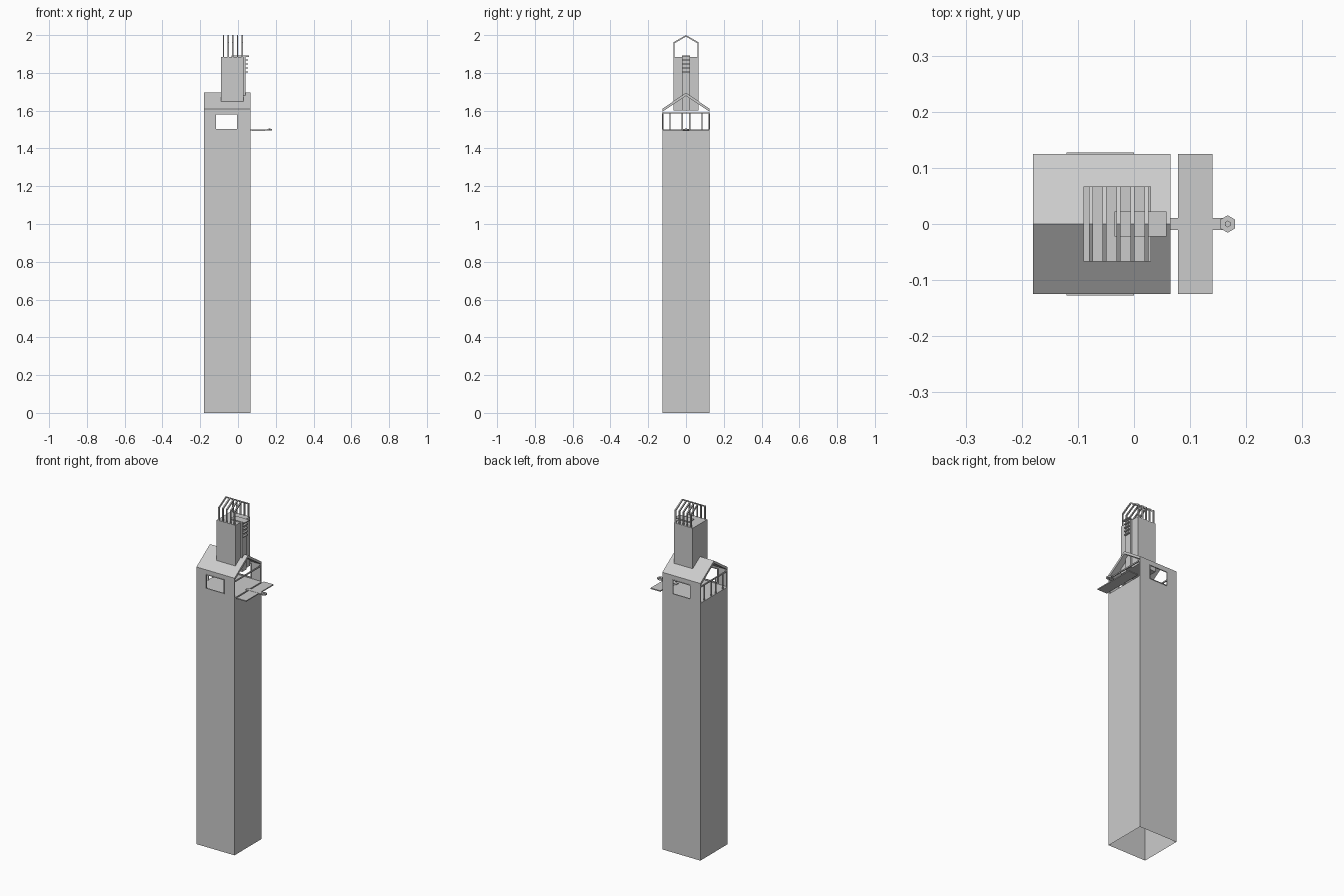
import bpy, bmesh, math
from mathutils import Vector

if "Cube" in bpy.data.objects:
    bpy.data.objects.remove(bpy.data.objects["Cube"])

X0, X1, Y = -0.18, 0.065, 0.125      # tower footprint
FLOOR, EAVE, RIDGE = 1.495, 1.61, 1.695


def make(name, verts, faces):
    mesh = bpy.data.meshes.new(name)
    mesh.from_pydata(verts, [], faces)
    ob = bpy.data.objects.new(name, mesh)
    bpy.context.collection.objects.link(ob)
    return ob


def box(name, x, y, z):
    v = [(a, b, c) for a in x for b in y for c in z]
    return make(name, v, [(0, 1, 3, 2), (4, 6, 7, 5), (0, 4, 5, 1),
                          (2, 3, 7, 6), (0, 2, 6, 4), (1, 5, 7, 3)])


def extrude_x(name, profile, x0, x1):
    """Closed (y, z) profile extruded along x."""
    n = len(profile)
    v = [(x, y, z) for x in (x0, x1) for y, z in profile]
    f = [(i, (i + 1) % n, n + (i + 1) % n, n + i) for i in range(n)]
    f += [tuple(range(n))[::-1], tuple(range(n, 2 * n))]
    ob = make(name, v, f)
    bm = bmesh.new()
    bm.from_mesh(ob.data)
    bmesh.ops.recalc_face_normals(bm, faces=bm.faces)
    bm.to_mesh(ob.data)
    bm.free()
    return ob


# long walls with a window opening, shaft open at the bottom
WX, WZ = (-0.12, 0.0), (1.5, 1.585)
for side, s in (("front", -1), ("back", 1)):
    o = [(X0, 0), (X1, 0), (X1, EAVE), (X0, EAVE)]
    h = [(WX[0], WZ[0]), (WX[1], WZ[0]), (WX[1], WZ[1]), (WX[0], WZ[1])]
    faces = [(i, (i + 1) % 4, 4 + (i + 1) % 4, 4 + i) for i in range(4)]
    if s > 0:
        faces = [f[::-1] for f in faces]
    make(side + "_wall", [(x, s * Y, z) for x, z in o + h], faces)
    # window frame
    t = 0.004
    ys = sorted((s * (Y - 0.004), s * (Y + 0.002)))
    for i, z in enumerate((WZ[0], WZ[1] - t)):
        box(f"{side}_window_rail_{i}", WX, ys, (z, z + t))
    for i, x in enumerate((WX[0], WX[1] - t)):
        box(f"{side}_window_stile_{i}", (x, x + t), ys, WZ)

# end walls stop at the cabin floor
for name, x in (("left_wall", X0), ("right_wall", X1)):
    f = (0, 1, 2, 3) if x > 0 else (3, 2, 1, 0)
    make(name, [(x, -Y, 0), (x, Y, 0), (x, Y, FLOOR), (x, -Y, FLOOR)], [f])
make("cabin_floor", [(X0, -Y, FLOOR), (X1, -Y, FLOOR), (X1, Y, FLOOR), (X0, Y, FLOOR)],
     [(0, 1, 2, 3)])

# gabled roof shell
d = 0.016
extrude_x("roof", [(-Y, EAVE), (0, RIDGE), (Y, EAVE), (Y, EAVE - d),
                   (0, RIDGE - d), (-Y, EAVE - d)], X0, X1)

# end beams and the mullions of the left opening
for name, x in (("left_beam", X0), ("right_beam", X1 - 0.006)):
    box(name, (x, x + 0.006), (-Y, Y), (1.584, 1.591))
for i, y in enumerate((-0.122, -0.085, -0.02, 0.02, 0.085, 0.122)):
    box(f"left_mullion_{i}", (X0, X0 + 0.006), (y - 0.003, y + 0.003), (FLOOR, 1.588))
for i, y in enumerate((-0.122, 0.122)):
    box(f"right_post_{i}", (X1 - 0.006, X1), (y - 0.003, y + 0.003), (FLOOR, EAVE - d))

# upper turret
box("turret", (-0.09, 0.03), (-0.067, 0.067), (1.6, 1.885))

# pitched hoops over the turret
w = 0.007
hoop = [(-0.067, 1.885), (-0.067, 1.962), (0, 2.0), (0.067, 1.962), (0.067, 1.885),
        (0.067 - w, 1.885), (0.067 - w, 1.957), (0, 1.992), (-0.067 + w, 1.957),
        (-0.067 + w, 1.885)]
for i in range(5):
    x = -0.077 + i * 0.0248
    extrude_x(f"turret_hoop_{i}", hoop, x - 0.0035, x + 0.0035)

# hoist mast with cap and rungs on the right of the turret
box("mast", (0.03, 0.041), (-0.02, 0.02), (1.6, 1.886))
box("mast_cap", (-0.035, 0.058), (-0.022, 0.022), (1.885, 1.891))
for i in range(4):
    z = 1.805 + i * 0.021
    box(f"mast_rung_{i}", (0.041, 0.052), (-0.018, 0.018), (z - 0.003, z + 0.003))

# projecting arm with cross deck and hexagonal end
box("arm", (X1 - 0.01, 0.165), (-0.011, 0.011), (1.494, 1.5))
box("cross_deck", (0.078, 0.14), (-Y, Y), (1.493, 1.499))
bpy.ops.mesh.primitive_cylinder_add(vertices=6, radius=0.0155, depth=0.009,
                                    location=(0.167, 0, 1.499))
bpy.context.object.name = "arm_end_hexagon"
bpy.ops.mesh.primitive_cylinder_add(vertices=6, radius=0.006, depth=0.004,
                                    location=(0.167, 0, 1.5045))
bpy.context.object.name = "arm_end_stud"
